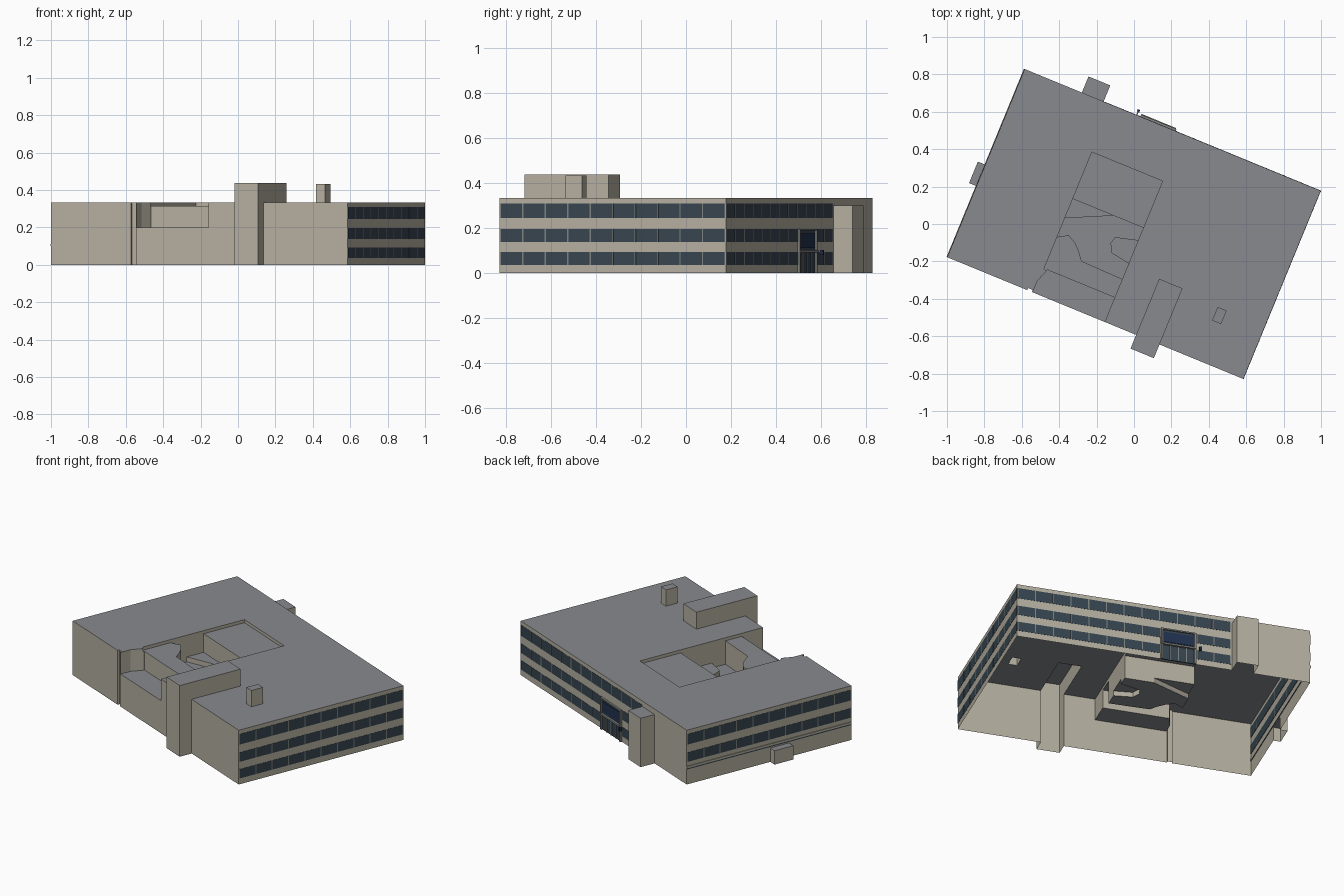
import bpy, bmesh, math
from mathutils import Matrix

if "Cube" in bpy.data.objects:
    bpy.data.objects.remove(bpy.data.objects["Cube"])

ROT = Matrix.Rotation(math.radians(-22.35), 4, 'Z')   # building is turned on the site
HU, HV, H = 0.856, 0.544, 0.333                        # half length, half depth, roof height


def material(name, rgb):
    m = bpy.data.materials.new(name)
    m.diffuse_color = (*rgb, 1)
    m.use_nodes = True
    m.node_tree.nodes["Principled BSDF"].inputs["Base Color"].default_value = m.diffuse_color
    return m


WALL = material("wall_beige", (0.465, 0.43, 0.355))
ROOF = material("roof_grey", (0.25, 0.255, 0.275))
GLASS = material("glass_dark", (0.038, 0.06, 0.08))
FRAME = material("frame_grey", (0.22, 0.23, 0.22))
BLUE = material("panel_blue", (0.015, 0.03, 0.08))


def finish(name, bm, mats):
    me = bpy.data.meshes.new(name)
    bmesh.ops.recalc_face_normals(bm, faces=bm.faces)
    bm.to_mesh(me)
    bm.free()
    for m in mats:
        me.materials.append(m)
    ob = bpy.data.objects.new(name, me)
    bpy.context.collection.objects.link(ob)
    ob.matrix_world = ROT
    return ob


def prism(name, pts, z0, z1, mats=(WALL,)):
    bm = bmesh.new()
    f = bm.faces.new([bm.verts.new((u, v, z0)) for u, v in pts])
    up = bmesh.ops.extrude_face_region(bm, geom=[f])["geom"]
    bmesh.ops.translate(bm, vec=(0, 0, z1 - z0),
                        verts=[g for g in up if isinstance(g, bmesh.types.BMVert)])
    return finish(name, bm, mats)


def rect(u0, u1, v0, v1):
    return [(u0, v0), (u1, v0), (u1, v1), (u0, v1)]


def combine(ob, other, op):
    mod = ob.modifiers.new("bool", 'BOOLEAN')
    mod.operation, mod.solver, mod.object = op, 'EXACT', other
    dg = bpy.context.evaluated_depsgraph_get()
    me = bpy.data.meshes.new_from_object(ob.evaluated_get(dg))
    ob.modifiers.clear()
    ob.data = me
    bpy.data.objects.remove(other)


# Main block with stair tower, back annex and roof vent
shell = prism("building_shell", rect(-HU, HU, -HV, HV), 0, H)
for pts, top in ((rect(0.236, 0.371, -0.623, -0.22), 0.437),
                 (rect(-0.525, -0.399, 0.45, 0.637), 0.30),
                 (rect(-0.899, -0.80, -0.133, -0.009), 0.085),
                 (rect(0.582, 0.634, -0.318, -0.240), 0.433)):
    combine(shell, prism("add", pts, 0, top), 'UNION')

# Roof court: shallow deck, terrace, mid ledges, sunken floor, wall groove
L, R = -0.354, 0.054
jog = [(-0.362, -0.6), (-0.362, -0.477), (-0.337, -0.411)]
curve = [(R, -0.296), (-0.184, -0.290), (-0.215, -0.25), (-0.25, -0.215), (-0.30, -0.188), (L, -0.22)]
ledge = [(R, -0.071), (-0.066, -0.103), (-0.078, -0.14), (-0.053, -0.189), (R, -0.206)]
cuts = ((0.314, [(L, 0.27), (R, 0.27), (R, -0.6)] + jog + [(L, -0.403)]),
        (0.20, [(R, -0.403), (R, -0.6)] + jog + [(-0.337, -0.403)]),
        (0.20, [(L, 0), (R, 0)] + curve),
        (0.17, [(L, -0.112), (-0.117, 0), (R, 0)] + ledge + curve),
        (-0.1, rect(-0.394, -0.366, -0.6, -HV + 0.012)))
for z, pts in cuts:
    combine(shell, prism("cut", pts, z, 0.6), 'DIFFERENCE')

# Open underside, grey on the upward faces
shell.data.materials.clear()
shell.data.materials.append(WALL)
shell.data.materials.append(ROOF)
bm = bmesh.new()
bm.from_mesh(shell.data)
bmesh.ops.delete(bm, geom=[f for f in bm.faces if f.calc_center_median().z < 0.001], context='FACES')
for f in bm.faces:
    f.material_index = 1 if f.normal.z > 0.5 else 0
bm.to_mesh(shell.data)
bm.free()

# Windows: wall frames map (along, out, z) to the block
SIDES = {"right": lambda a, o: (HU + o, a), "left": lambda a, o: (-HU - o, a),
         "back": lambda a, o: (a, HV + o)}


def add_box(bm, side, a0, a1, z0, z1, out):
    fn = SIDES[side]
    p = [fn(a0, -0.002), fn(a1, -0.002), fn(a1, out), fn(a0, out)]
    lo = [bm.verts.new((*q, z0)) for q in p]
    hi = [bm.verts.new((*q, z1)) for q in p]
    bm.faces.new(lo)
    bm.faces.new(hi)
    for i in range(4):
        j = (i + 1) % 4
        bm.faces.new((lo[i], lo[j], hi[j], hi[i]))


def box(name, mat, *args):
    bm = bmesh.new()
    add_box(bm, *args)
    return finish(name, bm, [mat])


def window_band(side, a0, a1, z0, z1, n):
    box(side + "_window_glass", GLASS, side, a0, a1, z0, z1, 0.001)
    bm = bmesh.new()
    step = (a1 - a0) / n
    for i in range(n + 1):
        a = a0 + i * step
        add_box(bm, side, a - 0.003, a + 0.003, z0, z1, 0.002)
    finish(side + "_window_frame", bm, [FRAME])


ROWS = ((0.244, 0.309), (0.138, 0.196), (0.036, 0.093))
for k, (z0, z1) in enumerate(ROWS):
    window_band("right", -HV + 0.004, HV - 0.004, z0, z1, 10)
    if k < 2:
        window_band("left", -HV + 0.004, HV - 0.004, z0, z1, 10)
    if k == 0:
        window_band("back", -0.39, HU - 0.004, z0, z1, 12)
    else:
        window_band("back", 0.02, HU - 0.004, z0, z1, 8)
        window_band("back", -0.39, -0.195, z0, z1, 2)

# Ledge and dark joint on the left wall
box("left_ledge", WALL, "left", -HV, HV, 0.100, 0.112, 0.004)
box("left_joint", GLASS, "left", -HV, HV, 0.092, 0.100, 0.001)

# Entrance: glazing, door frames, blank panel, canopy, lamp post
box("entrance_glass", GLASS, "back", -0.18, 0.01, 0, 0.19, 0.003)
bm = bmesh.new()
for i in range(5):
    a = -0.18 + i * 0.0475
    add_box(bm, "back", a - 0.003, a + 0.003, 0, 0.095, 0.006)
for a in (-0.182, 0.012):
    add_box(bm, "back", a - 0.005, a + 0.005, 0, 0.195, 0.012)
add_box(bm, "back", -0.187, 0.017, 0.188, 0.196, 0.012)
finish("entrance_frame", bm, [FRAME])
box("entrance_panel", BLUE, "back", -0.17, 0.0, 0.112, 0.175, 0.006)
box("entrance_canopy", FRAME, "back", -0.185, 0.013, 0.092, 0.102, 0.016)
prism("lamp_arm", rect(-0.211, -0.205, HV, 0.566), 0.088, 0.094, (FRAME,))
prism("lamp", rect(-0.215, -0.201, 0.562, 0.576), 0.080, 0.102, (BLUE,))
